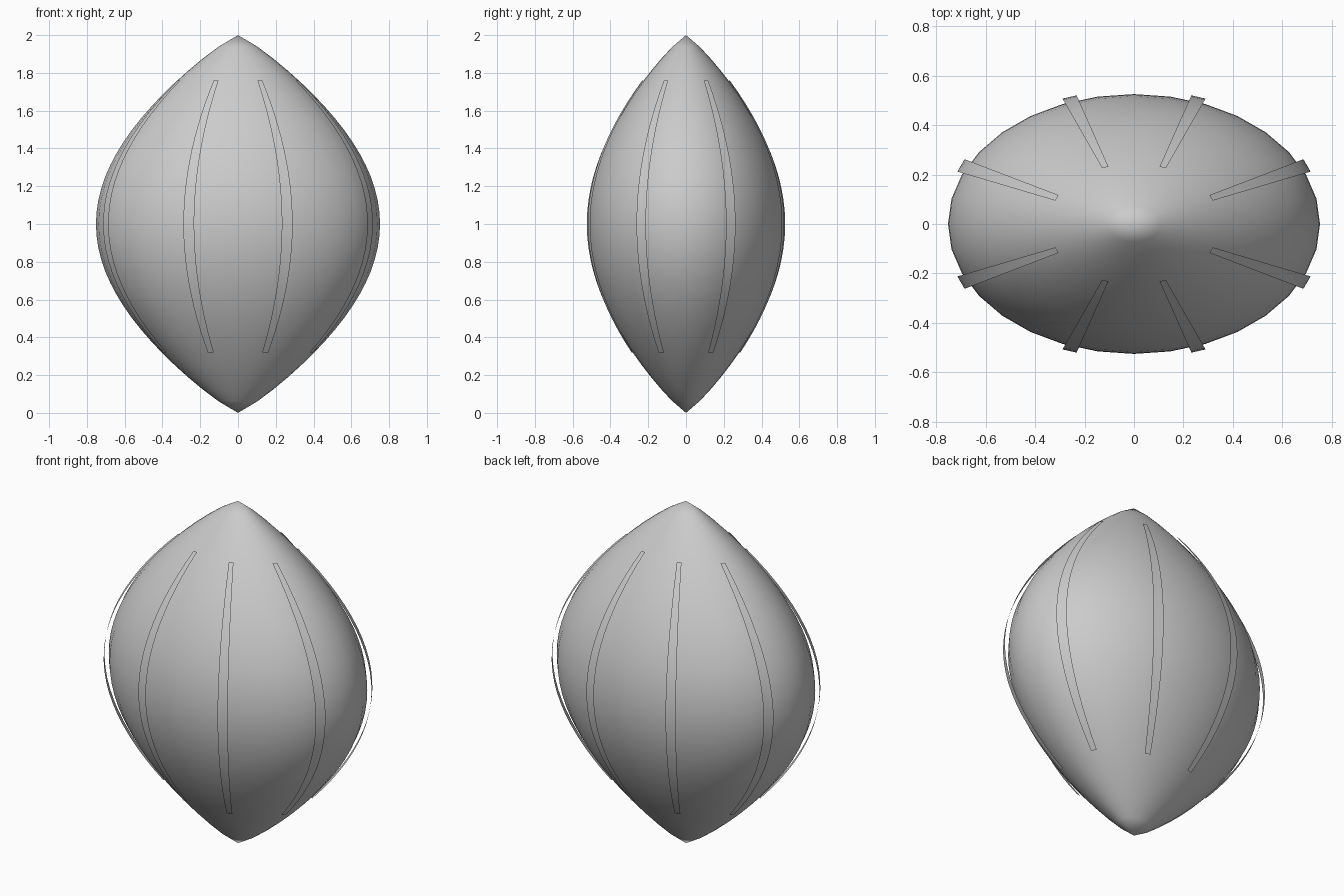
import bpy, math

if "Cube" in bpy.data.objects:
    bpy.data.objects.remove(bpy.data.objects["Cube"])


def make(name, verts, faces):
    me = bpy.data.meshes.new(name)
    me.from_pydata(verts, [], faces)
    me.update()
    for p in me.polygons:
        p.use_smooth = True
    ob = bpy.data.objects.new(name, me)
    bpy.context.collection.objects.link(ob)
    return ob


def swell(z, power):
    return math.sin(math.pi * z / 2) ** power


# Body: pointed oval pod, elliptical in section
SEG, ROWS = 32, 32
A, B = 0.752, 0.525
verts = [(0, 0, 0)]
for i in range(1, ROWS):
    z = 2 * i / ROWS
    k = swell(z, 0.85)
    for j in range(SEG):
        t = 2 * math.pi * j / SEG
        verts.append((A * k * math.cos(t), B * k * math.sin(t), z))
verts.append((0, 0, 2))
top = len(verts) - 1
faces = []
for j in range(SEG):
    n = (j + 1) % SEG
    faces.append((0, 1 + n, 1 + j))
    for i in range(ROWS - 2):
        a, b = 1 + i * SEG, 1 + (i + 1) * SEG
        faces.append((a + j, a + n, b + n, b + j))
    last = 1 + (ROWS - 2) * SEG
    faces.append((last + j, last + n, top))
make("body", verts, faces)

# Eight thin ribs floating just off the body, tapering to both ends
ribs = {"side_rib": ((0.714, 0.212), (0.685, 0.262)),
        "face_rib": ((0.289, 0.507), (0.232, 0.520))}
STEPS = 24
for name, (p, q) in ribs.items():
    for sx in (1, -1):
        for sy in (1, -1):
            verts, faces = [], []
            for i in range(STEPS + 1):
                z = 0.32 + (1.76 - 0.32) * i / STEPS
                k = swell(z, 0.81)
                verts += [(sx * k * x, sy * k * y, z) for x, y in (p, q)]
            for i in range(STEPS):
                f = (2 * i, 2 * i + 1, 2 * i + 3, 2 * i + 2)
                faces.append(f if sx * sy > 0 else f[::-1])
            make(name, verts, faces)
